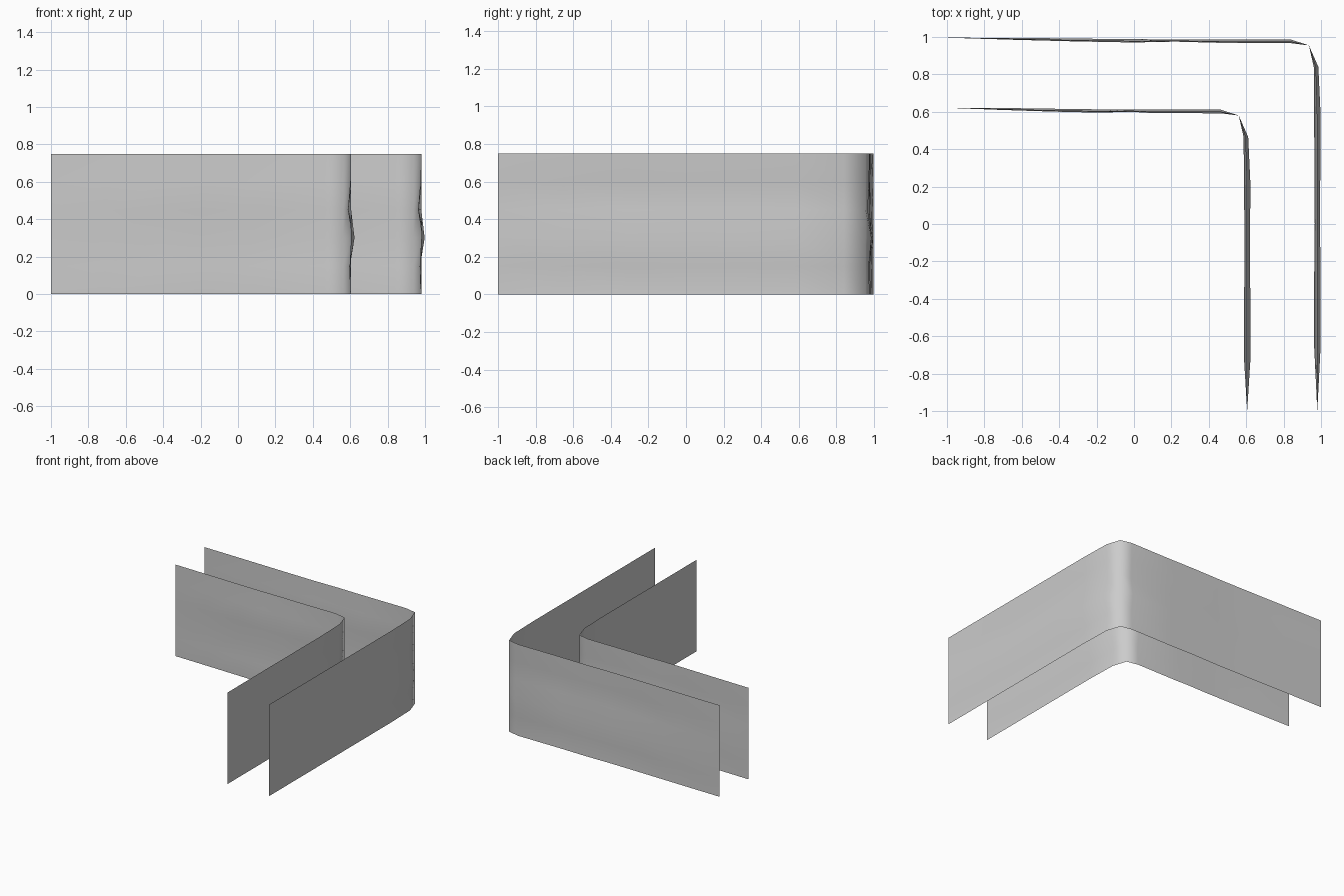
import bpy, bmesh

if "Cube" in bpy.data.objects:
    bpy.data.objects.remove(bpy.data.objects["Cube"])

# Plan stations of the outer wall: x, y, outward x, outward y, ripple amount
PATH = [(-1, 0.996, 0, 1, 0.0), (-0.64, 0.99, 0, 1, 0.3), (-0.28, 0.983, 0, 1, 0.45),
        (0.0, 0.979, 0, 1, 0.5), (0.22, 0.981, 0, 1, 0.35), (0.46, 0.977, 0, 1, 0.5),
        (0.84, 0.976, 0, 1, 0.55), (0.935, 0.955, 0.7, 0.7, 0.0),
        (0.973, 0.84, 1, 0, 0.7), (0.98, 0.58, 1, 0, 1.0), (0.98, 0.3, 1, 0, 0.9),
        (0.98, 0.0, 1, 0, 0.8), (0.98, -0.32, 1, 0, 1.0), (0.98, -0.65, 1, 0, 1.0),
        (0.98, -1, 1, 0, 0.0)]
# Height rows and their ripple offset
ROWS = [(0, 0), (0.15, -0.008), (0.3, 0.018), (0.45, -0.017), (0.6, -0.005), (0.75, 0)]
GAP = 0.375


def wall(name, inset):
    """Thin rippled sheet bent round a corner; far ends stay at -1."""
    bm = bmesh.new()
    columns = []
    for x, y, nx, ny, amount in PATH:
        # slide the run toward the corner, keeping its far ends in place
        px = x - inset * (x + 1) / 1.98 if ny == 1 and x < 0.4 else x - inset
        py = y - inset * (y + 1) / 1.98 if nx == 1 and y < 0.4 else y - inset
        columns.append([bm.verts.new((px + nx * amount * d, py + ny * amount * d, z))
                        for z, d in ROWS])
    for a, b in zip(columns, columns[1:]):
        for i in range(len(ROWS) - 1):
            f = bm.faces.new((a[i], a[i + 1], b[i + 1], b[i]))
            f.normal_flip()
            f.smooth = True
    bm.normal_update()
    # make the faces look outward from the corner
    if sum(f.normal.x + f.normal.y for f in bm.faces) < 0:
        bmesh.ops.reverse_faces(bm, faces=bm.faces[:])
    mesh = bpy.data.meshes.new(name)
    bm.to_mesh(mesh)
    bm.free()
    bpy.context.collection.objects.link(bpy.data.objects.new(name, mesh))


# Outer and inner parallel walls
wall("outer_wall", 0)
wall("inner_wall", GAP)
